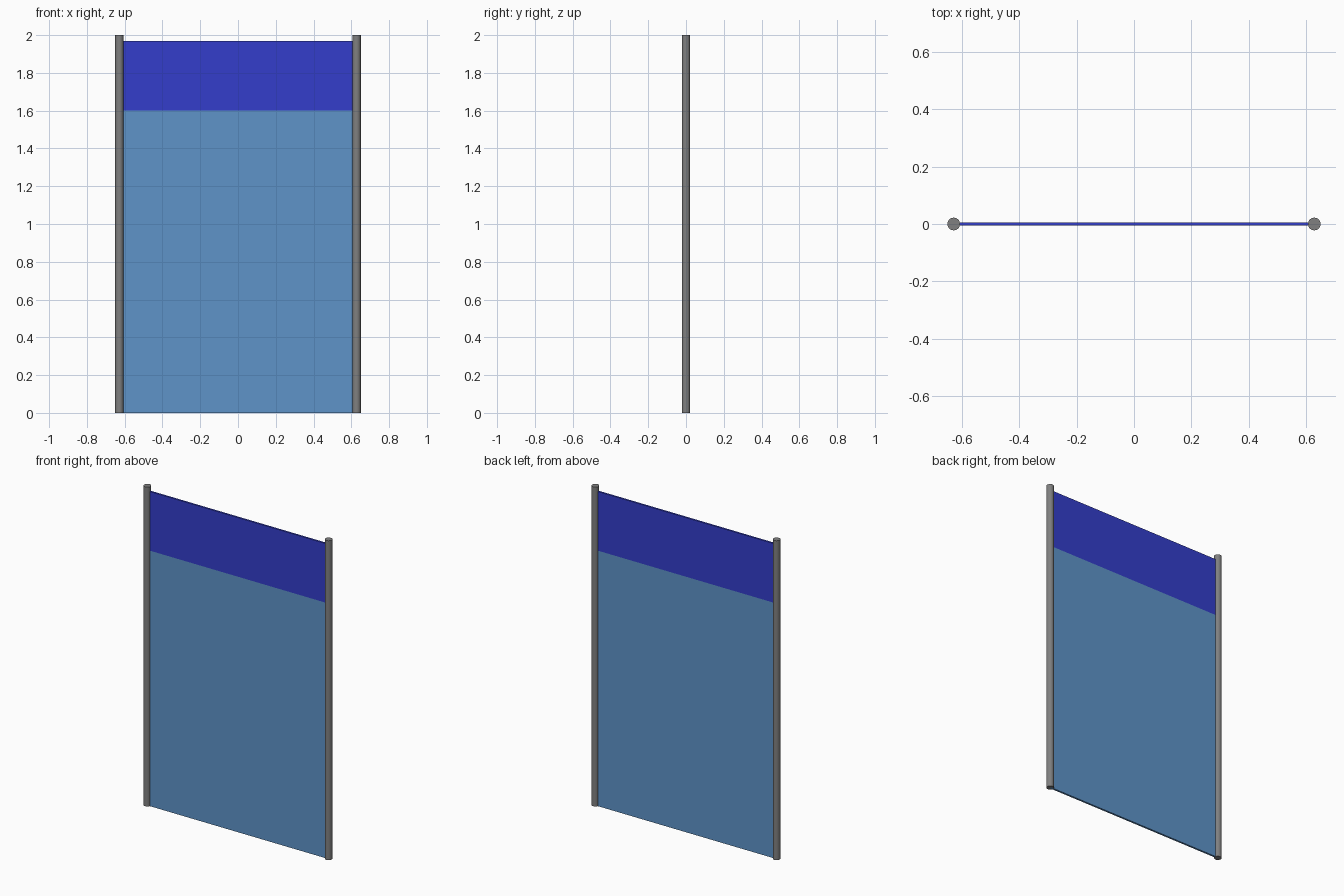
import bpy
import math

default = bpy.data.objects.get("Cube")
if default:
    bpy.data.objects.remove(default, do_unlink=True)

HEIGHT = 2.0
POST_X = 0.628
POST_R = 0.022
PANEL_TOP = 1.97
BAND_BOTTOM = 1.6
THICKNESS = 0.012


def make_material(name, rgb):
    mat = bpy.data.materials.new(name)
    mat.use_nodes = True
    colour = (*rgb, 1.0)
    mat.diffuse_color = colour
    mat.node_tree.nodes["Principled BSDF"].inputs["Base Color"].default_value = colour
    return mat


grey = make_material("post_grey", (0.216, 0.216, 0.216))
light_blue = make_material("panel_light_blue", (0.112, 0.296, 0.584))
deep_blue = make_material("band_deep_blue", (0.034, 0.048, 0.597))


def add_panel(name, bottom, top, mat):
    bpy.ops.mesh.primitive_cube_add(size=1, location=(0, 0, (bottom + top) / 2))
    obj = bpy.context.object
    obj.name = name
    obj.scale = (2 * POST_X, THICKNESS, top - bottom)
    bpy.ops.object.transform_apply(location=False, rotation=False, scale=True)
    obj.data.materials.append(mat)


def add_post(name, x):
    bpy.ops.mesh.primitive_cylinder_add(
        vertices=32, radius=POST_R, depth=HEIGHT, location=(x, 0, HEIGHT / 2))
    obj = bpy.context.object
    obj.name = name
    obj.data.materials.append(grey)
    bpy.ops.object.shade_smooth_by_angle(angle=math.radians(30))


# Flat sheet with a darker band along its top
add_panel("main_panel", 0.0, BAND_BOTTOM, light_blue)
add_panel("top_band", BAND_BOTTOM, PANEL_TOP, deep_blue)

# Round posts on both sides
for side, sign in (("left", 1), ("right", -1)):
    add_post(side + "_post", sign * POST_X)
